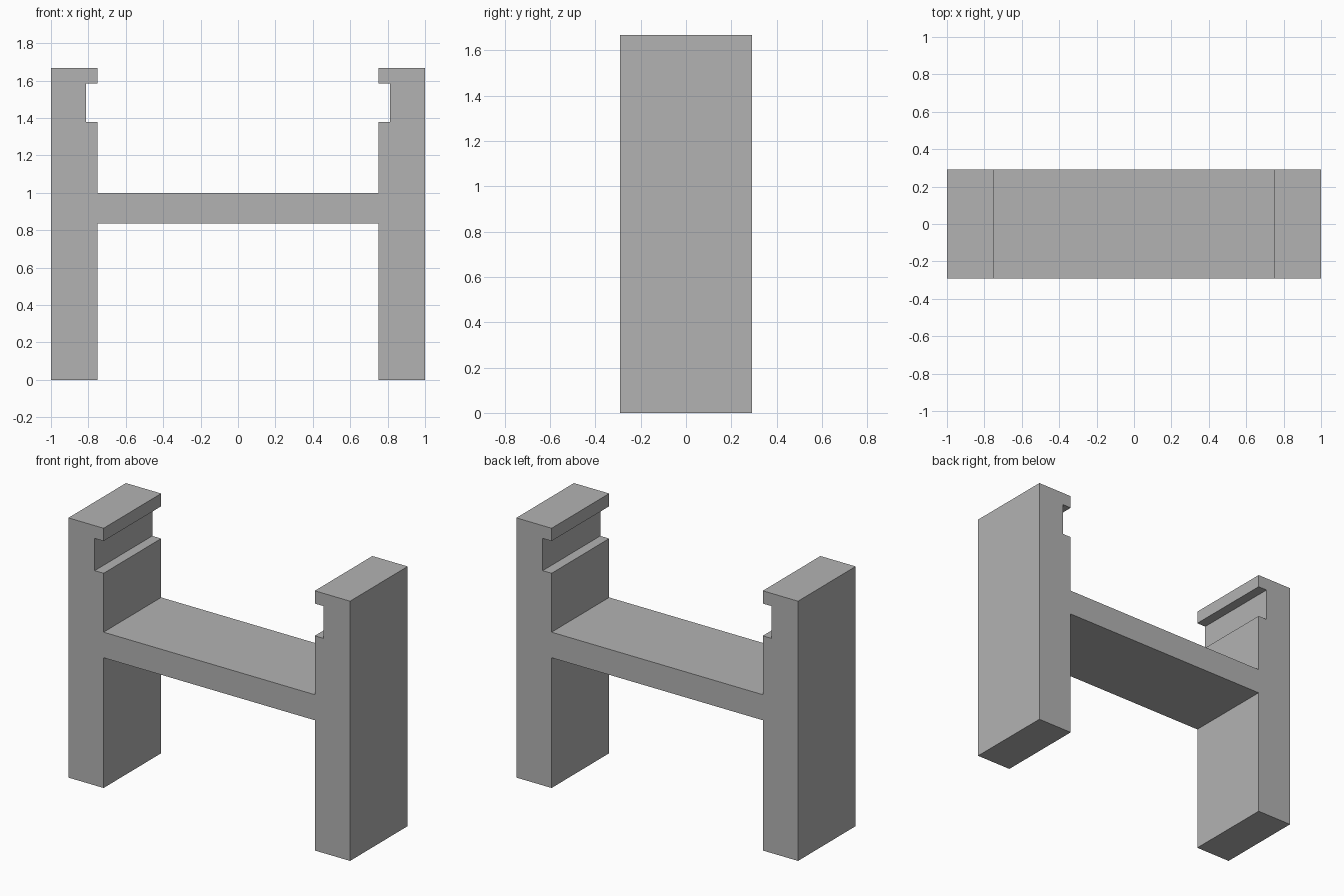
import bpy
import bmesh

if "Cube" in bpy.data.objects:
    bpy.data.objects.remove(bpy.data.objects["Cube"], do_unlink=True)

HALF_DEPTH = 0.292
OUTER, INNER, NOTCH = 1.0, 0.75, 0.813
TOP, NOTCH_TOP, NOTCH_BOTTOM = 1.667, 1.585, 1.378
SHELF_TOP, SHELF_BOTTOM = 1.0, 0.836

# Plain grey material
grey = bpy.data.materials.new("plain_grey")
grey.use_nodes = True
colour = (0.45, 0.45, 0.45, 1)
grey.diffuse_color = colour
grey.node_tree.nodes["Principled BSDF"].inputs["Base Color"].default_value = colour

# Left half of the outline: shelf edge, grooved post, foot, shelf underside
half = [
    (INNER, SHELF_BOTTOM), (INNER, 0), (OUTER, 0), (OUTER, TOP),
    (INNER, TOP), (INNER, NOTCH_TOP), (NOTCH, NOTCH_TOP),
    (NOTCH, NOTCH_BOTTOM), (INNER, NOTCH_BOTTOM), (INNER, SHELF_TOP),
]
outline = half + [(-x, z) for x, z in reversed(half)]

# Extrude the mirrored outline from front to back
bm = bmesh.new()
front = bm.faces.new([bm.verts.new((x, -HALF_DEPTH, z)) for x, z in outline])
extruded = bmesh.ops.extrude_face_region(bm, geom=[front], use_keep_orig=True)
back_verts = [g for g in extruded["geom"] if isinstance(g, bmesh.types.BMVert)]
bmesh.ops.translate(bm, verts=back_verts, vec=(0, 2 * HALF_DEPTH, 0))
bmesh.ops.recalc_face_normals(bm, faces=bm.faces[:])

mesh = bpy.data.meshes.new("grooved_posts_and_shelf")
bm.to_mesh(mesh)
bm.free()
mesh.materials.append(grey)
frame = bpy.data.objects.new("grooved_posts_and_shelf", mesh)
bpy.context.collection.objects.link(frame)
